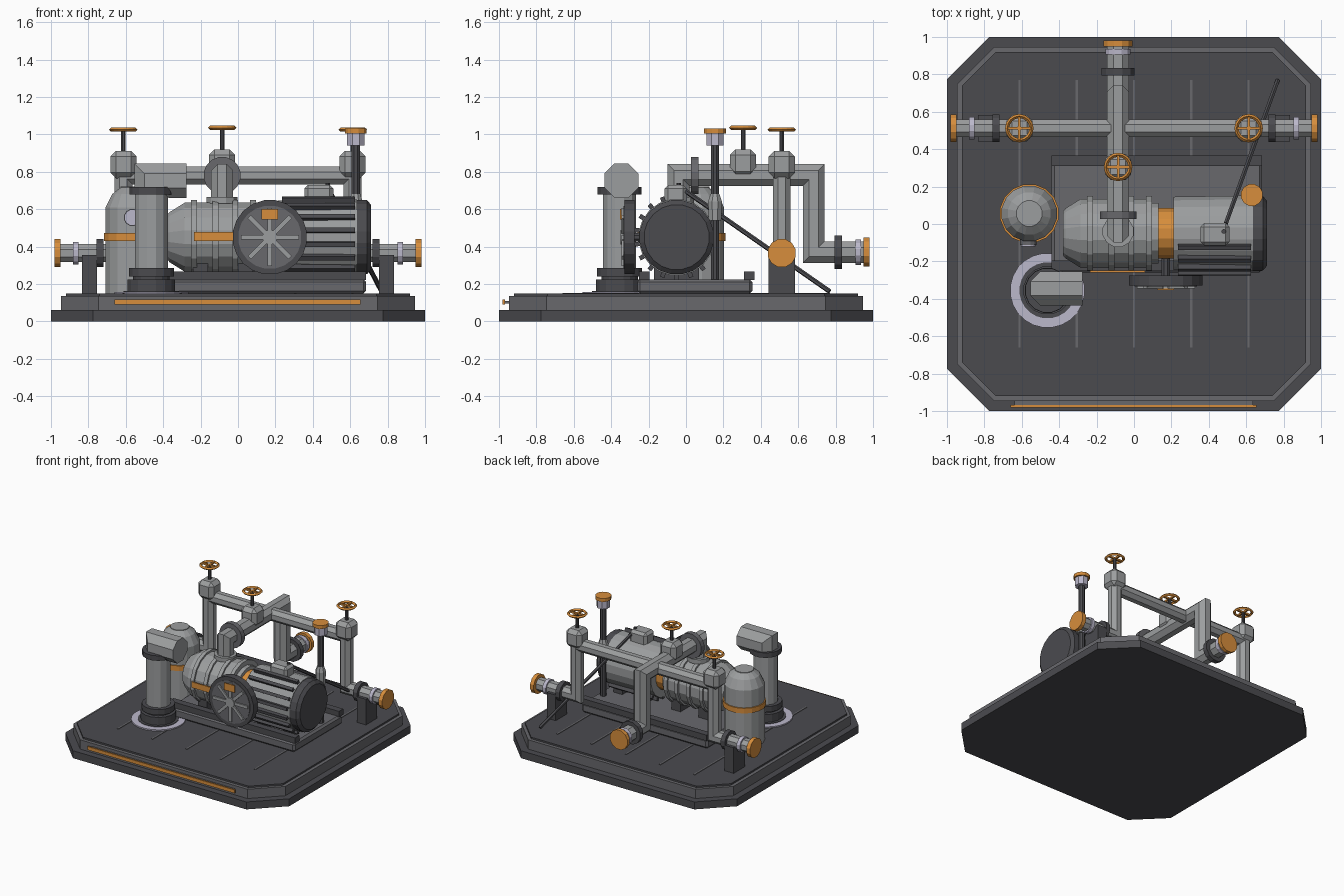
import bpy, bmesh, math
from mathutils import Vector

if "Cube" in bpy.data.objects:
    bpy.data.objects.remove(bpy.data.objects["Cube"])


def material(name, r, g, b):
    m = bpy.data.materials.new(name)
    m.diffuse_color = (r, g, b, 1)
    m.use_nodes = True
    m.node_tree.nodes["Principled BSDF"].inputs["Base Color"].default_value = m.diffuse_color
    return m


DARK = material("dark_steel", 0.07, 0.07, 0.078)
MID = material("mid_grey", 0.14, 0.14, 0.152)
LIGHT = material("light_grey", 0.33, 0.34, 0.345)
PALE = material("pale_lavender", 0.50, 0.48, 0.60)
ORANGE = material("safety_orange", 0.68, 0.27, 0.045)


def finish(name, bm, mat):
    bmesh.ops.recalc_face_normals(bm, faces=bm.faces[:])
    me = bpy.data.meshes.new(name)
    bm.to_mesh(me)
    bm.free()
    me.materials.append(mat)
    ob = bpy.data.objects.new(name, me)
    bpy.context.collection.objects.link(ob)
    return ob


def bridge(bm, rings):
    n = len(rings[0])
    for a, b in zip(rings, rings[1:]):
        for i in range(n):
            j = (i + 1) % n
            bm.faces.new((a[i], a[j], b[j], b[i]))
    bm.faces.new(rings[0])
    bm.faces.new(rings[-1])


def frame(d):
    up = Vector((0, 0, 1)) if abs(d.z) < 0.9 else Vector((0, 1, 0))
    u = d.cross(up).normalized()
    return u, u.cross(d).normalized()


def spin(name, origin, axis, profile, mat, n=12):
    """Revolved part: profile is (distance along axis, radius)."""
    bm = bmesh.new()
    d = Vector(axis).normalized()
    u, v = frame(d)
    rings = []
    for t, r in profile:
        rings.append([bm.verts.new(Vector(origin) + d * t + r * (
            u * math.cos(2 * math.pi * (i + .5) / n) + v * math.sin(2 * math.pi * (i + .5) / n)))
            for i in range(n)])
    bridge(bm, rings)
    return finish(name, bm, mat)


def cyl(name, a, b, r, mat, n=12):
    d = Vector(b) - Vector(a)
    return spin(name, a, d, [(0, r), (d.length, r)], mat, n)


def pipe(name, points, r, mat=LIGHT, n=8):
    """Straight runs joined with mitred elbows."""
    bm = bmesh.new()
    p = [Vector(q) for q in points]
    d = (p[1] - p[0]).normalized()
    u, v = frame(d)
    ang = [2 * math.pi * (i + .5) / n for i in range(n)]
    ring = [p[0] + r * (u * math.cos(a) + v * math.sin(a)) for a in ang]
    rings = [ring]
    for k in range(1, len(p)):
        d = (p[k] - p[k - 1]).normalized()
        normal = d + (p[k + 1] - p[k]).normalized() if k + 1 < len(p) else d
        ring = [c + d * ((p[k] - c).dot(normal) / d.dot(normal)) for c in ring]
        rings.append(ring)
    bridge(bm, [[bm.verts.new(c) for c in q] for q in rings])
    return finish(name, bm, mat)


def box(name, lo, hi, mat, bevel=0):
    bm = bmesh.new()
    bmesh.ops.create_cube(bm, size=1)
    for w in bm.verts:
        w.co = [(l + h) / 2 + c * (h - l) for l, h, c in zip(lo, hi, w.co)]
    if bevel:
        bmesh.ops.bevel(bm, geom=bm.edges[:], offset=bevel, segments=1, affect='EDGES')
    return finish(name, bm, mat)


def octagon_slab(name, h, c, z0, z1, mat):
    bm = bmesh.new()
    k = h - c
    pts = [(h, -k), (h, k), (k, h), (-k, h), (-h, k), (-h, -k), (-k, -h), (k, -h)]
    bridge(bm, [[bm.verts.new((x, y, z)) for x, y in pts] for z in (z0, z1)])
    return finish(name, bm, mat)


def handwheel(name, x, y, z0, z1):
    cyl(name + "_stem", (x, y, z0), (x, y, z1), 0.013, DARK, 8)
    bpy.ops.mesh.primitive_torus_add(major_segments=16, minor_segments=4, major_radius=0.065,
                                     minor_radius=0.011, location=(x, y, z1))
    rim = bpy.context.object
    rim.name = name + "_rim"
    rim.data.materials.append(ORANGE)
    for dx, dy in ((0.062, 0.007), (0.007, 0.062)):
        box(name + "_spoke", (x - dx, y - dy, z1 - .007), (x + dx, y + dy, z1 + .007), ORANGE)


# stepped base with deck seams and front stripe
octagon_slab("base_plinth", 1.0, 0.225, 0, 0.06, DARK)
octagon_slab("base_step", 0.947, 0.2, 0.06, 0.135, MID)
octagon_slab("deck", 0.92, 0.18, 0.135, 0.148, DARK)
for i in range(-2, 3):
    box("deck_seam", (i * .306 - .006, -.66, .145), (i * .306 + .006, .77, .152), MID)
box("front_stripe", (-.66, -.98, .09), (.655, -.968, .117), ORANGE)
box("stripe_backing", (-.64, -.969, .095), (.635, -.94, .11), MID)

# machine skid
box("skid", (-.44, -.26, .148), (.685, .355, .225), MID, .015)
for y in (-.25, .31):
    box("skid_rail", (-.44, y, .22), (.685, y + .055, .267), DARK)
for x in (-.24, .0, .29, .52):
    box("machine_foot", (x, -.17, .22), (x + .08, .07, .34), DARK)

# pump casing, rings and name strip
AX = (0, -.05, .45)
spin("pump_casing", AX, (1, 0, 0), [(-.38, .12), (-.365, .137), (-.285, .188), (.07, .188),
                                    (.085, .165), (.13, .165)], LIGHT, 16)
for x in (-.25, -.135, -.03, .065):
    spin("pump_ring", AX, (1, 0, 0), [(x, .203), (x + .03, .203)], LIGHT, 16)
box("pump_label", (-.235, -.258, .43), (.06, -.249, .477), ORANGE)
cyl("coupling_guard", (.125, -.05, .45), (.215, -.05, .45), .138, ORANGE, 16)

# motor with cooling fins and end cap
spin("motor_body", AX, (1, 0, 0), [(.21, .198), (.635, .205)], LIGHT, 20)
spin("motor_end_cap", AX, (1, 0, 0), [(.63, .2), (.69, .2), (.712, .175)], DARK, 20)
for k in range(11):
    a = math.radians(110 + 20 * k)
    fin = box("motor_fin", (-.195, -.02, -.012), (.195, .02, .012), DARK)
    fin.location = (.43, -.05 + .208 * math.cos(a), .45 + .208 * math.sin(a))
    fin.rotation_euler.x = a
box("junction_box", (.355, -.115, .62), (.51, .005, .73), LIGHT, .02)
cyl("box_gland", (.48, -.04, .72), (.48, -.04, .74), .013, DARK, 8)
cyl("conduit", (.49, .0, .695), (.768, .768, .16), .013, DARK, 6)

# front flywheel
FX, FZ = .17, .45
cyl("flywheel_shaft", (FX, -.16, FZ), (FX, -.3, FZ), .025, DARK, 8)
cyl("flywheel_rim", (FX, -.275, FZ), (FX, -.33, FZ), .2, DARK, 20)
cyl("flywheel_face", (FX, -.33, FZ), (FX, -.334, FZ), .17, MID, 20)
for k in range(4):
    bar = box("flywheel_spoke", (-.155, -.006, -.012), (.155, .006, .012), LIGHT)
    bar.location = (FX, -.338, FZ)
    bar.rotation_euler.y = k * math.pi / 4
cyl("flywheel_hub", (FX, -.33, FZ), (FX, -.35, FZ), .04, LIGHT, 12)
box("flywheel_tag", (FX - .045, -.354, .545), (FX + .045, -.346, .602), ORANGE)

# storage tank
spin("tank", (-.56, .056, 0), (0, 0, 1), [(.148, .15), (.61, .15), (.68, .115), (.715, .07), (.72, .07)],
     LIGHT, 16)
cyl("tank_band", (-.56, .056, .43), (-.56, .056, .472), .159, ORANGE, 16)
cyl("gauge_body", (-.565, -.07, .555), (-.565, -.113, .555), .046, MID, 12)
cyl("gauge_face", (-.565, -.113, .555), (-.565, -.12, .555), .041, PALE, 12)

# filter column with elbow head
CX, CY = -.463, -.355
cyl("column_floor_ring", (CX, CY, .145), (CX, CY, .158), .2, PALE, 24)
cyl("column_ring_well", (CX, CY, .15), (CX, CY, .162), .15, DARK, 24)
spin("column_base", (CX, CY, 0), (0, 0, 1), [(.15, .13), (.225, .13)], DARK, 16)
cyl("column_lower_flange", (CX, CY, .24), (CX, CY, .285), .122, DARK, 16)
cyl("column_neck", (CX, CY, .22), (CX, CY, .25), .1, DARK, 16)
cyl("column_body", (CX, CY, .28), (CX, CY, .69), .092, LIGHT, 12)
cyl("column_upper_flange", (CX, CY, .678), (CX, CY, .718), .12, DARK, 16)
pipe("column_elbow", [(CX, CY + .01, .71), (CX, CY + .01, .752), (-.275, CY + .01, .752)], .099)

# discharge line: pump top, over the header, down to the rear outlet
pipe("discharge_pipe", [(-.085, -.04, .6), (-.085, -.04, .783), (-.085, .683, .783),
                        (-.085, .683, .37), (-.085, .96, .37)], .063)
cyl("pump_outlet_flange", (-.085, -.04, .63), (-.085, -.04, .665), .085, LIGHT, 12)
cyl("discharge_flange", (-.085, .027, .78), (-.085, .068, .78), .1, MID, 16)
cyl("rear_flange", (-.085, .795, .37), (-.085, .833, .37), .092, DARK, 12)
cyl("rear_collar", (-.085, .905, .37), (-.085, .935, .37), .07, PALE, 12)
cyl("rear_cap", (-.085, .95, .37), (-.085, .98, .37), .08, ORANGE, 12)
box("centre_valve", (-.155, .235, .77), (-.015, .375, .92), LIGHT, .03)
handwheel("centre_wheel", -.085, .305, .91, 1.035)

# header with side drops, supports and outlets
HY = .512
pipe("header", [(-.613, HY, .78), (.613, HY, .78)], .051)
for s in (-1, 1):
    X = s * .613
    box("side_valve", (X - .07, HY - .07, .765), (X + .07, HY + .07, .912), LIGHT, .03)
    handwheel("side_wheel", X, HY, .9, 1.025)
    pipe("side_drop", [(X, HY, .78), (X, HY, .365), (s * .96, HY, .365)], .052)
    cyl("side_flange", (s * .72, HY, .365), (s * .757, HY, .365), .077, DARK, 12)
    box("side_support", (s * .795 - .04, HY - .072, .148), (s * .795 + .04, HY + .072, .355), DARK)
    cyl("side_collar", (s * .853, HY, .365), (s * .882, HY, .365), .062, PALE, 12)
    cyl("side_cap", (s * .95, HY, .365), (s * .982, HY, .365), .077, ORANGE, 12)

# level post beside the motor
PX, PY = .63, .155
cyl("post", (PX, PY, .148), (PX, PY, .95), .024, DARK, 8)
spin("post_sleeve", (PX, PY, 0), (0, 0, 1), [(.54, .036), (.64, .04), (.68, .026)], LIGHT, 8)
cyl("post_collar", (PX, PY, .94), (PX, PY, 1.005), .05, PALE, 8)
cyl("post_cap", (PX, PY, 1.005), (PX, PY, 1.032), .06, ORANGE, 12)
